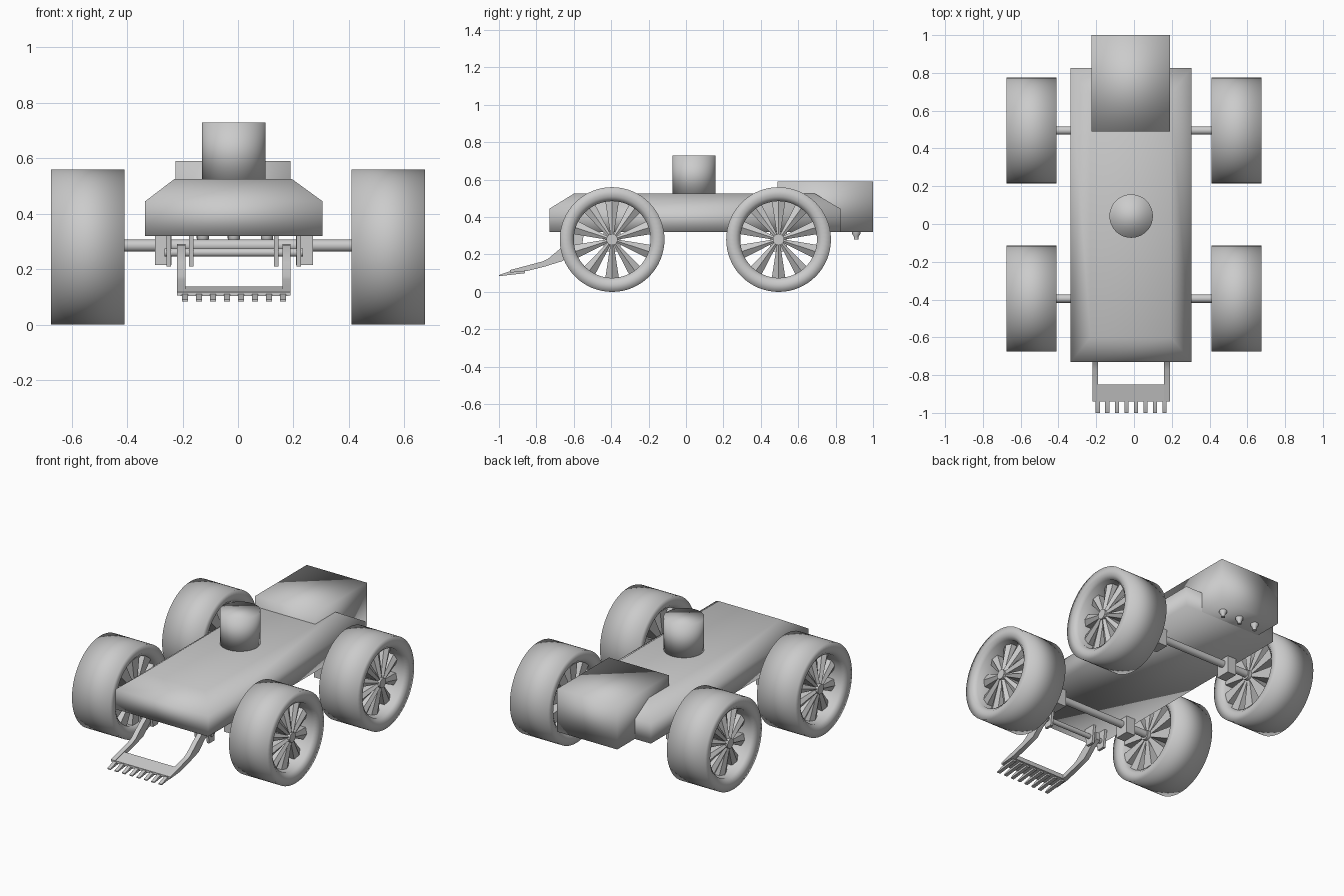
import bpy, bmesh, math
from mathutils import Matrix

if "Cube" in bpy.data.objects:
    bpy.data.objects.remove(bpy.data.objects["Cube"])

CX = -0.015  # body centre line


def finish(bm, name, smooth=None):
    """Turn a bmesh into an object; smooth is None (by angle) or True (fully smooth)."""
    bmesh.ops.recalc_face_normals(bm, faces=bm.faces)
    me = bpy.data.meshes.new(name)
    bm.to_mesh(me)
    bm.free()
    ob = bpy.data.objects.new(name, me)
    bpy.context.collection.objects.link(ob)
    bpy.context.view_layer.objects.active = ob
    for o in bpy.context.selected_objects:
        o.select_set(False)
    ob.select_set(True)
    if smooth:
        bpy.ops.object.shade_smooth()
    else:
        bpy.ops.object.shade_smooth_by_angle(angle=math.radians(35))
    return ob


def loft(bm, rings, caps=True):
    """Skin a list of closed point rings."""
    rings = [[bm.verts.new(p) for p in r] for r in rings]
    n = len(rings[0])
    for a, b in zip(rings, rings[1:]):
        for i in range(n):
            j = (i + 1) % n
            bm.faces.new((a[i], a[j], b[j], b[i]))
    if caps:
        bm.faces.new(rings[0])
        bm.faces.new(rings[-1])


def rect(x0, x1, y0, y1, z):
    return [(x0, y0, z), (x1, y0, z), (x1, y1, z), (x0, y1, z)]


def box(name, x0, x1, y0, y1, z0, z1, smooth=None):
    bm = bmesh.new()
    loft(bm, [rect(x0, x1, y0, y1, z0), rect(x0, x1, y0, y1, z1)])
    return finish(bm, name, smooth)


def extrude_x(name, profile, x0, x1):
    """Extrude a (y, z) profile along x."""
    bm = bmesh.new()
    loft(bm, [[(x, y, z) for y, z in profile] for x in (x0, x1)])
    return finish(bm, name)


def rod(bm, x0, x1, y, z, r, seg=24):
    loft(bm, [[(x, y + r * math.cos(2 * math.pi * i / seg), z + r * math.sin(2 * math.pi * i / seg))
               for i in range(seg)] for x in (x0, x1)])


# Hull with sloped upper edges
bm = bmesh.new()
loft(bm, [rect(-.335, .305, -.73, .825, .32),
          rect(-.335, .305, -.73, .825, .445),
          rect(-.23, .195, -.60, .69, .525)])
finish(bm, "hull", True)

# Rear engine block
box("rear_block", -.225, .19, .49, 1.0, .321, .59, True)

# Round turret
bm = bmesh.new()
bmesh.ops.create_cone(bm, cap_ends=True, segments=48, radius1=.115, radius2=.115, depth=.215,
                      matrix=Matrix.Translation((CX, .042, .6225)))
finish(bm, "turret", True)

# Small nozzles under the rear block
for x in (-.127, CX, .105):
    bm = bmesh.new()
    loft(bm, [[(x + r * math.cos(i * math.pi / 8), .91 + r * math.sin(i * math.pi / 8), z)
               for i in range(16)] for r, z in ((.022, .325), (.022, .31), (.012, .295), (.012, .28))])
    finish(bm, "nozzle")


def wheel(side, y, z=.28):
    # Tyre: hollow tube
    bm = bmesh.new()
    seg = 64
    sect = [(.41, .28), (.675, .28), (.675, .23), (.655, .205), (.43, .205), (.41, .23)]
    sect.append(sect[0])
    loft(bm, [[(side * x, y + r * math.cos(2 * math.pi * i / seg), z + r * math.sin(2 * math.pi * i / seg))
               for i in range(seg)] for x, r in sect], caps=False)
    bmesh.ops.remove_doubles(bm, verts=bm.verts, dist=1e-5)
    finish(bm, "tyre", True)

    # Ten tapered spokes
    bm = bmesh.new()
    for k in range(10):
        a = math.pi / 2 + k * math.pi / 5
        c, s = math.cos(a), math.sin(a)
        rings = []
        for r, w, xi, xo in ((.02, .008, .43, .635), (.21, .037, .43, .60)):
            pts = ((xi, -w), (xi, w), (xo, w), (xo + .015, 0), (xo, -w))
            rings.append([(side * x, y + r * c - t * s, z + r * s + t * c) for x, t in pts])
        loft(bm, rings)
    finish(bm, "spokes")

    # Hub
    bm = bmesh.new()
    rod(bm, side * .41, side * .655, y, z, .03)
    finish(bm, "hub")


# Axles, wheels and axle mounts
for y in (-.395, .495):
    bm = bmesh.new()
    rod(bm, -.45, .45, y, .285, .022)
    finish(bm, "axle")
    for side in (-1, 1):
        wheel(side, y)
        x = CX + side * .255
        box("axle_mount", x - .03, x + .03, y - .045, y + .045, .215, .325)

# Scoop pivot bar and hanger plates
PY, PZ = -.585, .26
bm = bmesh.new()
rod(bm, CX - .25, CX + .25, PY, PZ, .015)
finish(bm, "pivot_bar")
for side in (-1, 1):
    for d in (.153, .235):
        x = CX + side * d
        extrude_x("hanger_plate", [(PY - .04, .325), (PY + .04, .325), (PY + .025, .21), (PY - .025, .21)],
                  x - .008, x + .008)

# Scoop arms
arm = [(-.56, .29), (-.60, .285), (-.68, .225), (-.74, .175), (-.77, .162), (-.86, .138), (-.94, .117),
       (-.94, .105), (-.85, .112), (-.75, .137), (-.66, .165), (-.60, .22), (-.56, .245)]
for side in (-1, 1):
    x = CX + side * .19
    extrude_x("scoop_arm", arm, x - .015, x + .015)

# Scoop blade and teeth
extrude_x("scoop_blade", [(-.85, .138), (-.94, .117), (-.94, .103), (-.85, .112)], -.21, .182)
for i in range(8):
    x = CX + (i - 3.5) * .0505
    extrude_x("scoop_tooth", [(-.92, .118), (-1.0, .09), (-1.0, .084), (-.86, .1), (-.86, .112)],
              x - .011, x + .011)
